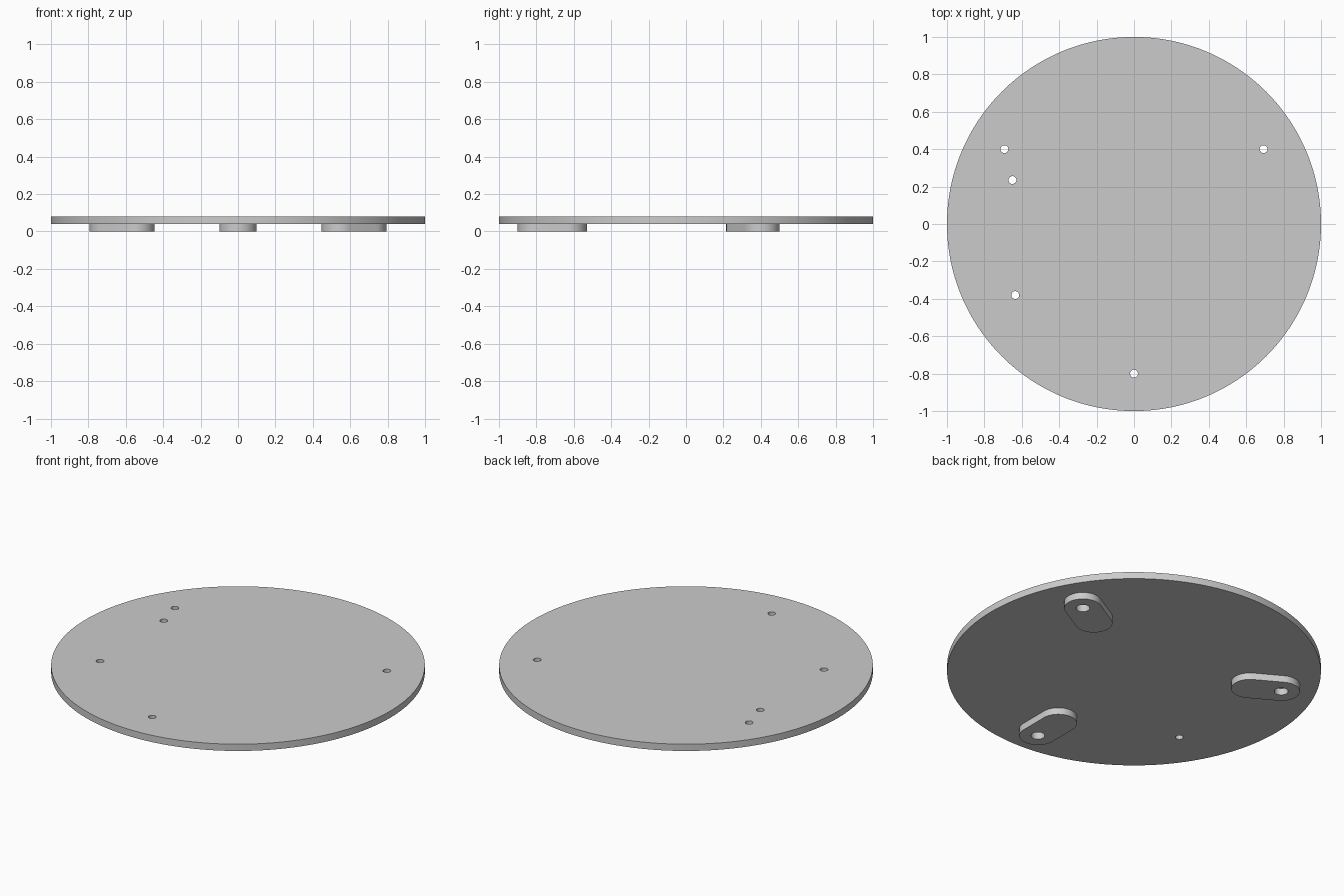
import bpy
import bmesh
from math import cos, sin, pi, radians

cube = bpy.data.objects.get("Cube")
if cube:
    bpy.data.objects.remove(cube)

FOOT_HEIGHT = 0.04
PLATE_HEIGHT = 0.04
MOUNT_RADIUS = 0.8      # distance of the foot screws from the centre
FOOT_INNER = 0.63       # inner end centre of each foot
FOOT_HALF_WIDTH = 0.1

grey = bpy.data.materials.new("plain grey")
grey.use_nodes = True
colour = (0.6, 0.6, 0.6, 1)
grey.diffuse_color = colour
grey.node_tree.nodes["Principled BSDF"].inputs["Base Color"].default_value = colour


def arc(cx, cy, radius, start, sweep, steps):
    return [(cx + radius * cos(start + sweep * i / steps),
             cy + radius * sin(start + sweep * i / steps)) for i in range(steps + 1)]


def circle(cx, cy, radius, steps=32):
    return arc(cx, cy, radius, 0, 2 * pi, steps)[:-1]


def extruded_plate(name, loops, bottom, height):
    """Fill an outline with holes and extrude it upwards."""
    bm = bmesh.new()
    edges = []
    for loop in loops:
        verts = [bm.verts.new((x, y, bottom)) for x, y in loop]
        edges += [bm.edges.new((v, verts[i - 1])) for i, v in enumerate(verts)]
    bmesh.ops.triangle_fill(bm, edges=edges, use_beauty=True, normal=(0, 0, 1))
    result = bmesh.ops.extrude_face_region(bm, geom=bm.faces[:], use_keep_orig=True)
    top = [g for g in result["geom"] if isinstance(g, bmesh.types.BMVert)]
    bmesh.ops.translate(bm, verts=top, vec=(0, 0, height))
    bmesh.ops.recalc_face_normals(bm, faces=bm.faces[:])
    mesh = bpy.data.meshes.new(name)
    bm.to_mesh(mesh)
    bm.free()
    mesh.materials.append(grey)
    mesh.shade_smooth()
    mesh.set_sharp_from_angle(angle=radians(30))
    obj = bpy.data.objects.new(name, mesh)
    bpy.context.collection.objects.link(obj)
    return obj


feet = {"front_foot": -pi / 2, "back_left_foot": pi / 6, "back_right_foot": 5 * pi / 6}

# Round plate with screw holes above the feet and two extra holes
holes = [(MOUNT_RADIUS * cos(a), MOUNT_RADIUS * sin(a)) for a in feet.values()]
holes += [(-0.65, 0.235), (-0.635, -0.38)]
extruded_plate("round_plate",
               [circle(0, 0, 1, 192)] + [circle(x, y, 0.021) for x, y in holes],
               FOOT_HEIGHT, PLATE_HEIGHT)

# Rounded feet pointing outwards, each with a wider bore at its outer end
outline = (arc(MOUNT_RADIUS, 0, FOOT_HALF_WIDTH, -pi / 2, pi, 32)
           + arc(FOOT_INNER, 0, FOOT_HALF_WIDTH, pi / 2, pi, 32))
for name, angle in feet.items():
    foot = extruded_plate(name, [outline, circle(MOUNT_RADIUS, 0, 0.037)], 0, FOOT_HEIGHT)
    foot.rotation_euler.z = angle
